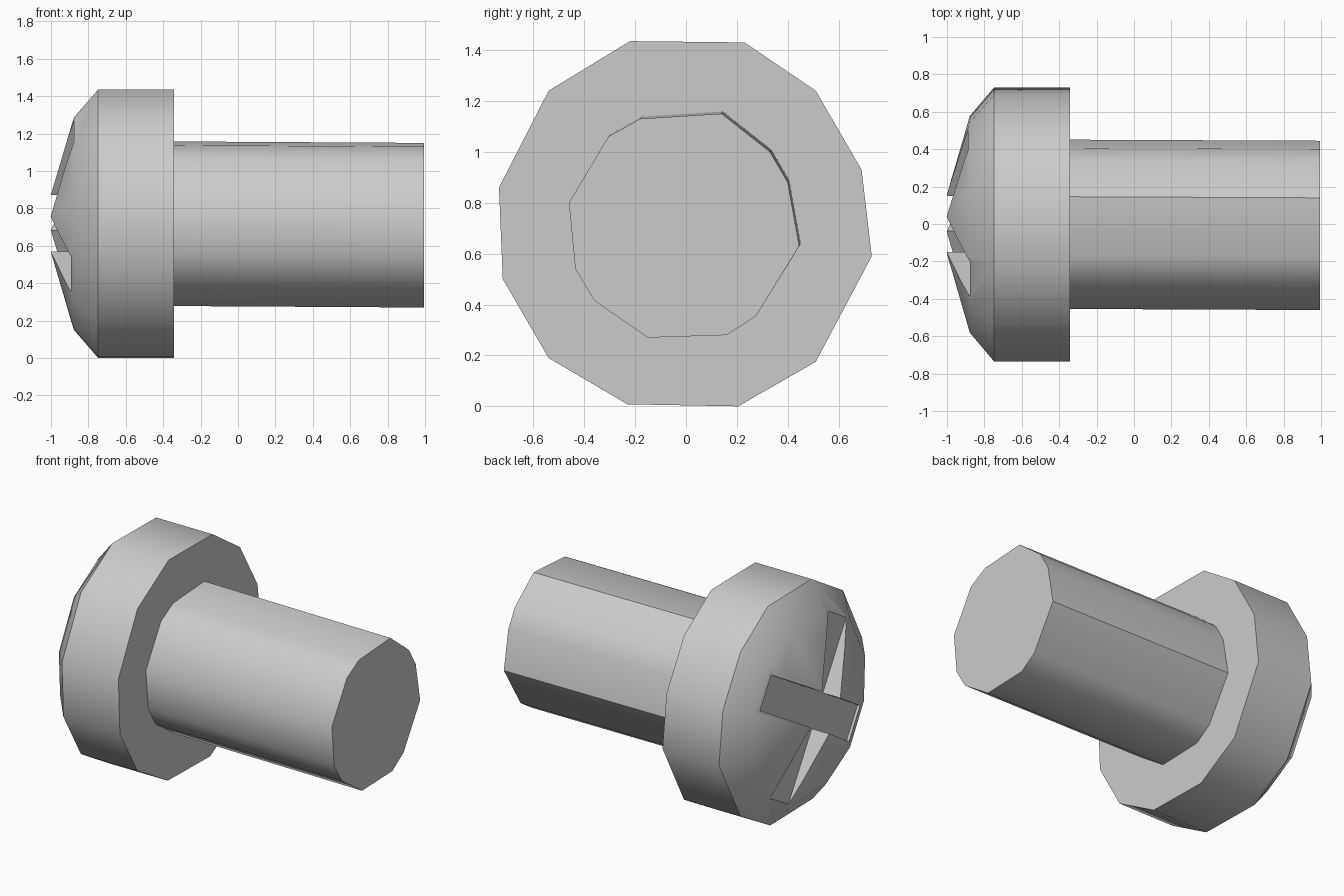
import bpy, bmesh, math
from mathutils import Matrix

if "Cube" in bpy.data.objects:
    bpy.data.objects.remove(bpy.data.objects["Cube"])

CZ = 0.72

# Cross-sections as (y, z) outlines
HEAD = [(-.22, 1.435), (.23, 1.43), (.51, 1.24), (.69, .93), (.73, .59), (.51, .175),
        (.205, .0), (-.23, .008), (-.54, .19), (-.72, .50), (-.735, .86), (-.54, 1.24)]
SHAFT = [(-.18, 1.13), (.14, 1.15), (.33, 1.0), (.40, .88), (.445, .63), (.275, .355),
         (.16, .28), (-.15, .27), (-.36, .415), (-.435, .54), (-.46, .80), (-.305, 1.06)]


def loft(name, outline, stations, apex=None):
    """Skin scaled copies of an outline along x; stations = (x, scale, dy, dz)."""
    bm = bmesh.new()
    rings = [[bm.verts.new((x, y * s + dy, CZ + (z - CZ) * s + dz)) for y, z in outline]
             for x, s, dy, dz in stations]
    n = len(outline)
    for a, b in zip(rings, rings[1:]):
        for i in range(n):
            j = (i + 1) % n
            bm.faces.new((a[i], a[j], b[j], b[i]))
    bm.faces.new(rings[0])
    if apex is None:
        bm.faces.new(rings[-1])
    else:
        tip = bm.verts.new((apex, 0, CZ))
        for i in range(n):
            bm.faces.new((rings[-1][i], rings[-1][(i + 1) % n], tip))
    bmesh.ops.recalc_face_normals(bm, faces=bm.faces)
    return to_object(name, bm)


def to_object(name, bm):
    me = bpy.data.meshes.new(name)
    bm.to_mesh(me)
    bm.free()
    ob = bpy.data.objects.new(name, me)
    bpy.context.collection.objects.link(ob)
    return ob


def activate(ob):
    bpy.ops.object.select_all(action='DESELECT')
    ob.select_set(True)
    bpy.context.view_layer.objects.active = ob


# Domed head and straight shaft
head = loft("screw_head", HEAD,
            [(-.343, 1, 0, 0), (-.748, 1, 0, 0), (-.878, .79, 0, 0)], apex=-1.046)
shaft = loft("screw_shaft", SHAFT, [(.995, 1, 0, 0), (-.36, 1, .006, .008)])

# Cross slot, turned about 31 degrees around the screw axis
for k, half_len in enumerate((.525, .585)):
    bm = bmesh.new()
    bmesh.ops.create_cube(bm, size=1)
    depth = .30
    bmesh.ops.scale(bm, vec=(depth, 2 * half_len, .22), verts=bm.verts)
    turn = Matrix.Rotation(math.radians(31 + 90 * k), 4, 'X')
    bmesh.ops.transform(bm, verts=bm.verts,
                        matrix=Matrix.Translation((-.876 - depth / 2, 0, CZ)) @ turn)
    cutter = to_object("slot_cutter", bm)
    cutter.hide_render = True
    mod = head.modifiers.new("slot", 'BOOLEAN')
    mod.operation = 'DIFFERENCE'
    mod.solver = 'EXACT'
    mod.object = cutter
    activate(head)
    bpy.ops.object.modifier_apply(modifier=mod.name)
    bpy.data.objects.remove(cutter, do_unlink=True)

# Smooth sides with crisp rims
for ob in (head, shaft):
    activate(ob)
    bpy.ops.object.shade_smooth_by_angle(angle=math.radians(38))
